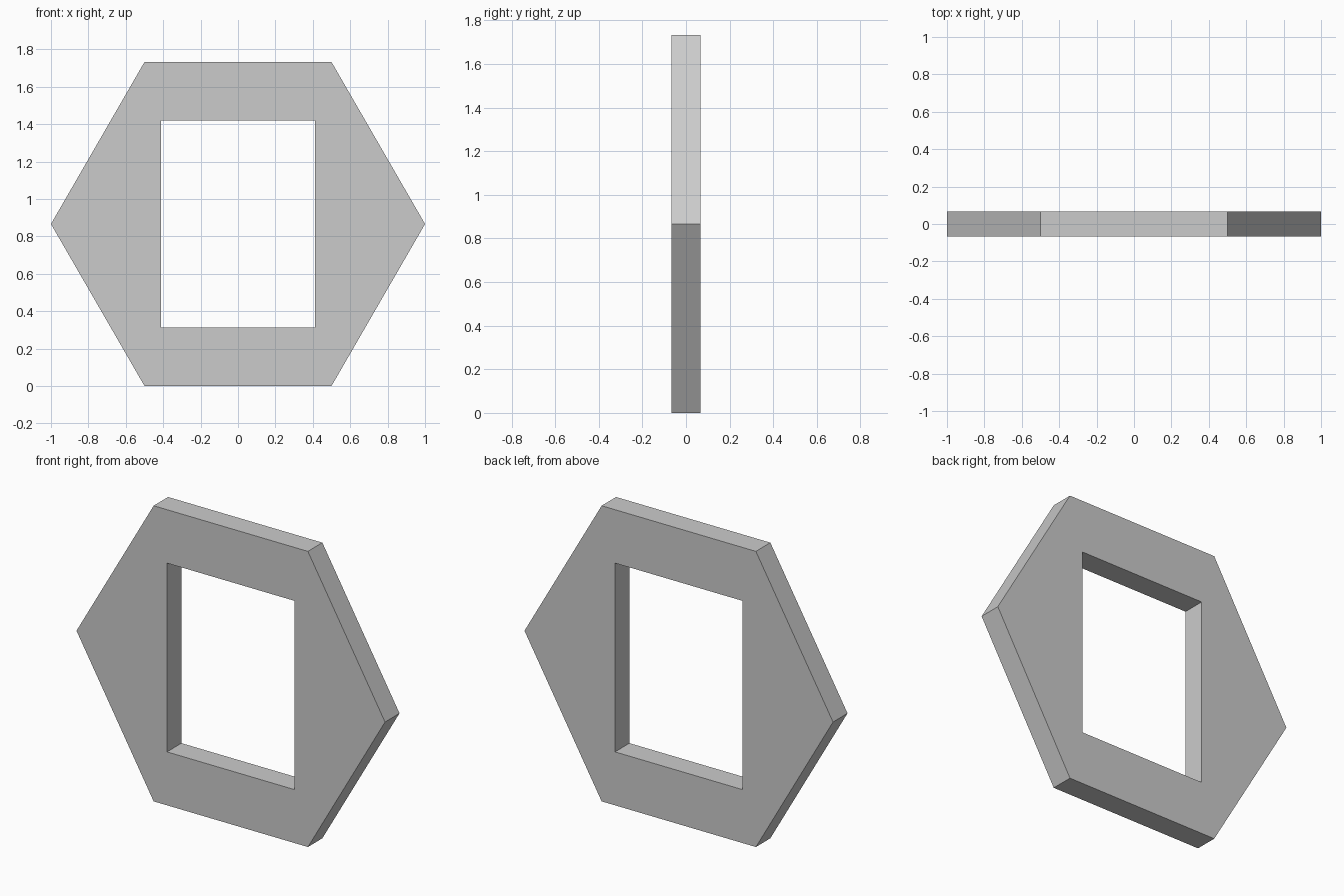
import bpy, bmesh, math
from mathutils import Vector

if "Cube" in bpy.data.objects:
    bpy.data.objects.remove(bpy.data.objects["Cube"])

HALF_T = 0.067                 # half thickness
CZ = math.sqrt(3) / 2          # centre height
HW, HH = 0.413, 0.553          # half size of the rectangular opening

bm = bmesh.new()

def vert(x, z):
    return bm.verts.new((x, -HALF_T, CZ + z))

# Hexagon outline (starting at right point) and opening corners
hexa = [vert(math.cos(i * math.pi / 3), math.sin(i * math.pi / 3)) for i in range(6)]
tr, tl, bl, br = [vert(sx * HW, sz * HH) for sx, sz in ((1, 1), (-1, 1), (-1, -1), (1, -1))]

# Front face as four panels around the opening
bm.faces.new((hexa[1], hexa[2], tl, tr))
bm.faces.new((hexa[2], hexa[3], hexa[4], bl, tl))
bm.faces.new((hexa[4], hexa[5], br, bl))
bm.faces.new((hexa[5], hexa[0], hexa[1], tr, br))

# Extrude to a solid plate
ext = bmesh.ops.extrude_face_region(bm, geom=bm.faces[:], use_keep_orig=True)
moved = [g for g in ext["geom"] if isinstance(g, bmesh.types.BMVert)]
bmesh.ops.translate(bm, vec=Vector((0, 2 * HALF_T, 0)), verts=moved)
bmesh.ops.recalc_face_normals(bm, faces=bm.faces[:])

mesh = bpy.data.meshes.new("hexagonal_frame")
bm.to_mesh(mesh)
bm.free()
bpy.context.collection.objects.link(bpy.data.objects.new("hexagonal_frame", mesh))
